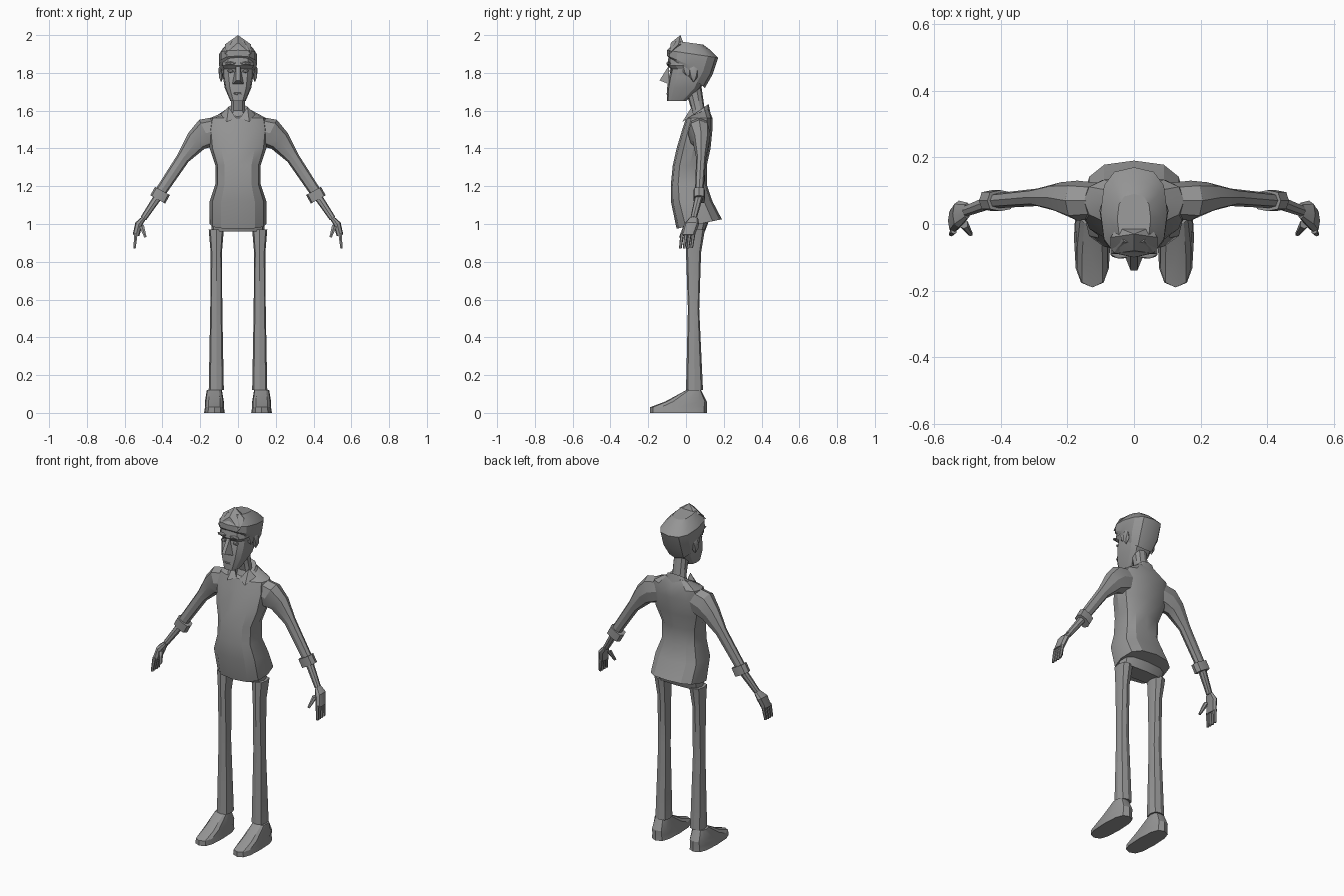
import bpy
import bmesh
import math
from mathutils import Matrix, Vector

default_cube = bpy.data.objects.get("Cube")
if default_cube:
    bpy.data.objects.remove(default_cube, do_unlink=True)

shade = (.3, .3, .3, 1)
grey = bpy.data.materials.new("plain grey")
grey.use_nodes = True
grey.diffuse_color = shade
grey.node_tree.nodes["Principled BSDF"].inputs["Base Color"].default_value = shade


def finish(name, bm, mirror):
    """Turn the bmesh into a shaded object, optionally mirrored across x."""
    bmesh.ops.recalc_face_normals(bm, faces=bm.faces[:])
    mesh = bpy.data.meshes.new(name)
    bm.to_mesh(mesh)
    bm.free()
    mesh.materials.append(grey)
    part = bpy.data.objects.new(name, mesh)
    bpy.context.collection.objects.link(part)
    if mirror:
        part.modifiers.new("Mirror", "MIRROR").use_mirror_merge = False
    bpy.ops.object.select_all(action="DESELECT")
    part.select_set(True)
    bpy.context.view_layer.objects.active = part
    bpy.ops.object.shade_smooth_by_angle(angle=math.radians(28))


def loft(name, rings, mirror):
    """Skin closed rings of points and cap both ends."""
    bm = bmesh.new()
    loops = [[bm.verts.new(point) for point in ring] for ring in rings]
    for lower, upper in zip(loops, loops[1:]):
        for i in range(len(lower)):
            bm.faces.new((lower[i - 1], lower[i], upper[i], upper[i - 1]))
    bm.faces.new(loops[0])
    bm.faces.new(loops[-1])
    finish(name, bm, mirror)


def soften(value, power):
    return math.copysign(abs(value) ** power, value) if abs(value) > 1e-6 else 0


def outline(sides, power):
    """Unit superellipse starting at the front; a low power is boxier."""
    angles = [math.tau * i / sides - math.pi / 2 for i in range(sides)]
    return [(soften(math.cos(a), power), soften(math.sin(a), power)) for a in angles]


def body(name, sections, centre_x=0, sides=12, power=.75, mirror=False):
    """Upright loft: height, half width, front, back, optional rise to the back."""
    rings = []
    for z, half_width, front, back, *rise in sections:
        tilt = sum(rise) / 2
        middle, depth = (front + back) / 2, (back - front) / 2
        rings.append([(centre_x + half_width * c, middle + depth * s, z + tilt * s)
                      for c, s in outline(sides, power)])
    loft(name, rings, mirror)


def limb(name, path, flat=1, sides=8, power=.85):
    """Mirrored tube along x, y, z points with radii; flat scales its depth."""
    centres = [Vector(point[:3]) for point in path]
    rings = []
    for i, (centre, (*_, radius)) in enumerate(zip(centres, path)):
        along = centres[min(i + 1, len(path) - 1)] - centres[max(i - 1, 0)]
        across = Vector((-along.z, 0, along.x)).normalized() * radius
        depth = Vector((0, radius * flat, 0))
        rings.append([centre + across * c + depth * s for c, s in outline(sides, power)])
    loft(name, rings, True)


def hull(name, points, mirror=False):
    """Convex solid; a central one also gets its points reflected across x."""
    bm = bmesh.new()
    for x, y, z in points:
        bm.verts.new((x, y, z))
        if x and not mirror:
            bm.verts.new((-x, y, z))
    bmesh.ops.convex_hull(bm, input=bm.verts[:])
    loose = [vert for vert in bm.verts if not vert.link_faces]
    bmesh.ops.delete(bm, geom=loose, context="VERTS")
    finish(name, bm, mirror)


def pebble(name, centre, size, mirror=True):
    """Small faceted ellipsoid."""
    bm = bmesh.new()
    place = Matrix.Translation(centre) @ Matrix.Diagonal((*size, 1))
    bmesh.ops.create_icosphere(bm, subdivisions=1, radius=1, matrix=place)
    finish(name, bm, mirror)


# Shirt with a long back tail
body("shirt", [
    (1, .15, -.05, .19, .05),
    (1.12, .15, -.08, .14),
    (1.21, .12, -.08, .11),
    (1.31, .12, -.07, .11),
    (1.4, .15, -.05, .13),
    (1.5, .16, -.02, .14),
    (1.56, .15, 0, .14),
    (1.59, .08, .02, .12, .04)])
limb("sleeve", [
    (.1, .07, 1.5, .07),
    (.17, .07, 1.48, .08),
    (.22, .08, 1.44, .06),
    (.29, .08, 1.35, .035),
    (.41, .07, 1.17, .03)], flat=.75)
limb("sleeve_cuff", [(.4, .07, 1.175, .045), (.425, .07, 1.13, .045)],
     flat=.7, power=.65)
body("collar", [(1.56, .09, 0, .13, .05), (1.6, .06, .02, .12, .07)], power=.9)
hull("collar_flap", [
    (.05, .03, 1.62), (.09, .04, 1.58), (.06, -.02, 1.54),
    (.01, 0, 1.56), (.04, .04, 1.58)], mirror=True)

# Arms and hands
wrist = (.5, .04, 1.03)
knuckles = (.54, .01, .94)
limb("forearm", [(.42, .07, 1.15, .022), (*wrist, .017)])
limb("palm", [(*wrist, .012), (.525, .03, 1, .02), (*knuckles, .018)], flat=2)
for i, label in enumerate(["index", "middle", "ring", "little"]):
    y = .02 * (i - 1)
    tip = .87 + .3 * y * y / .01 * .05
    limb(label + "_finger", [(.54, y, .95, .01), (.548, y - .01, tip, .007)], sides=6)
limb("thumb", [(.51, 0, .99, .014), (.49, -.03, .93, .007)], sides=6)

# Trousers and shoes
body("hips", [(.96, .14, 0, .1), (1.04, .14, -.03, .13)], power=.6)
body("trouser_leg", [
    (.12, .04, 0, .09),
    (.55, .032, .01, .07),
    (.85, .03, 0, .08),
    (.97, .04, 0, .1)], centre_x=.115, sides=8, power=.7, mirror=True)
body("shoe", [
    (0, .055, -.19, .11),
    (.03, .05, -.19, .11),
    (.06, .05, -.11, .11),
    (.12, .04, 0, .08)], centre_x=.125, power=.7, mirror=True)

# Neck and head, with the eye sockets sunk below the brow
body("neck", [
    (1.56, .05, 0, .11, .08),
    (1.6, .04, .03, .1),
    (1.72, .04, 0, .08, .04)], sides=10, power=.9)
body("head", [
    (1.65, .04, -.1, 0),
    (1.72, .07, -.1, .08),
    (1.78, .08, -.09, .11),
    (1.82, .08, -.08, .12),
    (1.84, .09, -.1, .13),
    (1.9, .08, -.09, .13)], power=.7)
hull("nose", [(.01, -.09, 1.84), (.01, -.14, 1.76), (.03, -.09, 1.74)])
pebble("brow", (.04, -.09, 1.85), (.035, .015, .01))
pebble("eyelid", (.04, -.08, 1.81), (.02, .01, .01))
pebble("lips", (0, -.09, 1.69), (.03, .015, .01), mirror=False)
pebble("ear", (.09, .04, 1.8), (.015, .025, .05))

# Swept hair, lower at the back, with a raised front
body("hair", [
    (1.8, .08, -.09, .1, -.16),
    (1.84, .1, -.1, .14, -.1),
    (1.9, .1, -.1, .17, -.04),
    (1.93, .08, -.08, .13, -.02),
    (1.96, .05, -.06, .09, -.02)])
hull("quiff", [
    (.07, -.09, 1.9), (.07, -.04, 1.95), (0, -.08, 1.96),
    (0, -.03, 2), (.05, -.01, 1.95)])
pebble("sideburn", (.08, .01, 1.82), (.01, .03, .04))
